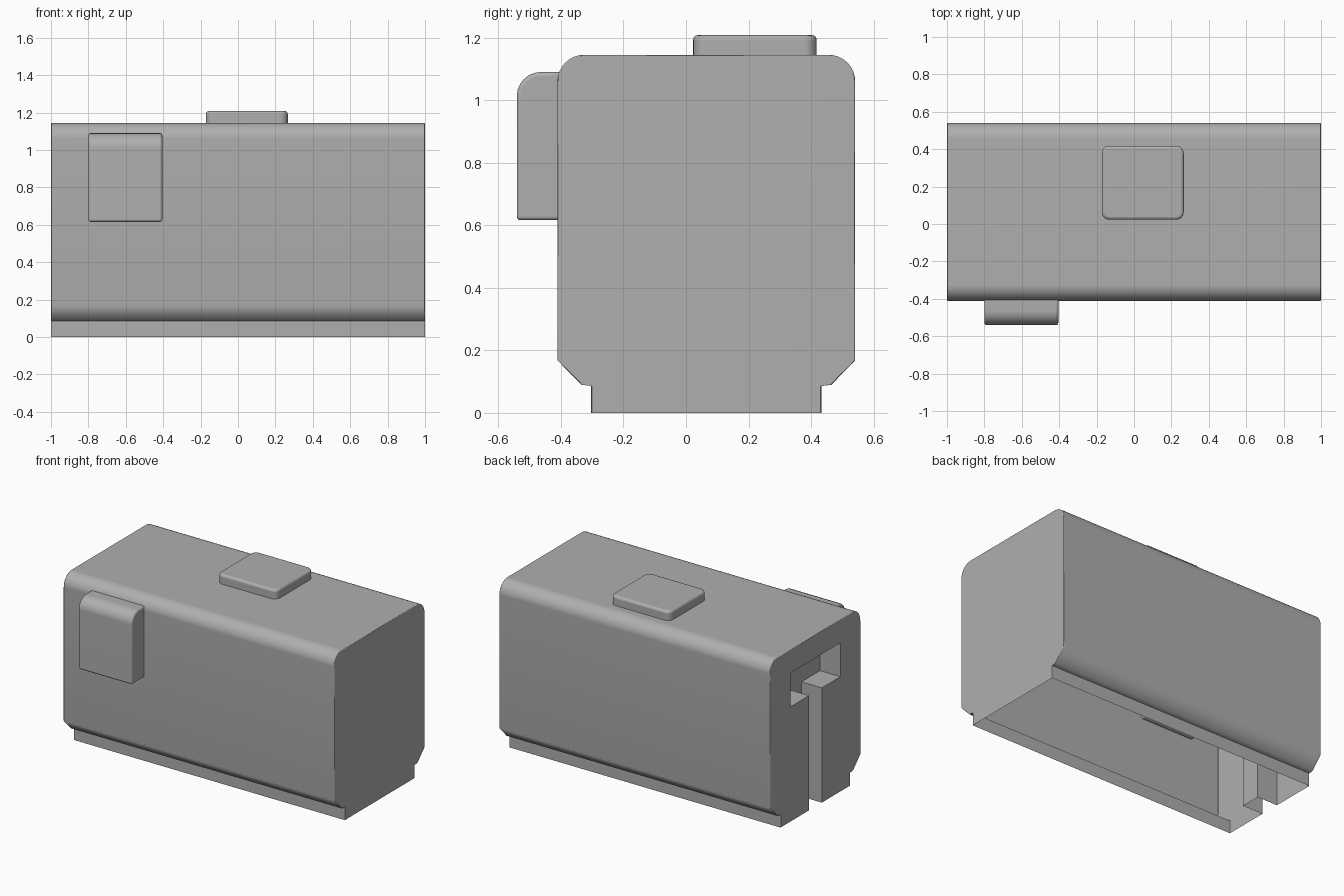
import bpy, bmesh, math

if "Cube" in bpy.data.objects:
    bpy.data.objects.remove(bpy.data.objects["Cube"])

CY = 0.065  # middle of the housing in y
grey = bpy.data.materials.new("dark_grey")
grey.diffuse_color = (0.43, 0.43, 0.43, 1)
grey.use_nodes = True
grey.node_tree.nodes["Principled BSDF"].inputs["Base Color"].default_value = grey.diffuse_color


def finish(name, bm, angle):
    bmesh.ops.recalc_face_normals(bm, faces=bm.faces)
    mesh = bpy.data.meshes.new(name)
    bm.to_mesh(mesh)
    bm.free()
    mesh.materials.append(grey)
    ob = bpy.data.objects.new(name, mesh)
    bpy.context.collection.objects.link(ob)
    bpy.ops.object.select_all(action='DESELECT')
    ob.select_set(True)
    bpy.context.view_layer.objects.active = ob
    bpy.ops.object.shade_smooth_by_angle(angle=math.radians(angle))
    return ob


def bridge(bm, a, b):
    for i in range(len(a) - 1):
        bm.faces.new((a[i], a[i + 1], b[i + 1], b[i]))


def weighted(ob):
    mod = ob.modifiers.new("weighted_normals", 'WEIGHTED_NORMAL')
    mod.keep_sharp = True


# Housing: thin shell, open underneath, with a stepped lower lip
W, H, R = 0.476, 1.145, 0.085
half = [(0.368, 0), (0.368, 0.086), (0.40, 0.09), (W, 0.168)]
for i in range(9):
    a = math.radians(90 * i / 8)
    half.append((W - R + R * math.cos(a), H - R + R * math.sin(a)))
profile = half + [(-y, z) for y, z in reversed(half)]

bm = bmesh.new()
E = 0.004  # tiny rounding at both ends


def ring(x, inset):
    return [bm.verts.new((x, CY + y * (1 - inset / W), z * (1 - inset / H)))
            for y, z in profile]


rings = [ring(-1, E), ring(-1 + E, 0), ring(1 - E, 0), ring(1, E)]
for a, b in zip(rings, rings[1:]):
    bridge(bm, a, b)
bm.faces.new(rings[-1])

# T-shaped blind slot in the left end, open at the bottom
slot_half = [(0.0675, 0), (0.0675, 0.765), (0.2625, 0.765), (0.2625, 0.99)]
slot = slot_half + [(-y, z) for y, z in reversed(slot_half)]
outer, inner = ([bm.verts.new((x, CY + y, z)) for y, z in slot] for x in (-1, -0.85))
bridge(bm, outer, inner)
bm.faces.new(inner)
bm.faces.new(rings[0] + outer[::-1])
weighted(finish("housing", bm, 50))


# Raised pads: boxes with chosen edges rounded, then a fine bevel all over
def pad(name, lo, hi, pick, radius, fine):
    bm = bmesh.new()
    bmesh.ops.create_cube(bm, size=1)
    for v in bm.verts:
        v.co = [(l + h) / 2 + c * (h - l) for l, h, c in zip(lo, hi, v.co)]
    edges = [e for e in bm.edges if pick(*e.verts)]
    bmesh.ops.bevel(bm, geom=edges, offset=radius, segments=6, profile=0.5,
                    affect='EDGES')
    ob = finish(name, bm, 40)
    mod = ob.modifiers.new("fine_bevel", 'BEVEL')
    mod.width, mod.segments = fine, 3
    mod.limit_method, mod.angle_limit = 'ANGLE', math.radians(40)
    weighted(ob)


# Front pad: upper outer edge strongly rounded
pad("front_pad", (-0.80, -0.541, 0.616), (-0.405, -0.385, 1.09),
    lambda a, b: min(a.co.z, b.co.z) > 1 and max(a.co.y, b.co.y) < -0.5,
    0.077, 0.012)

# Top pad: upright corners rounded
pad("top_pad", (-0.172, 0.023, 1.12), (0.266, 0.418, 1.208),
    lambda a, b: abs(a.co.z - b.co.z) > 0.01, 0.04, 0.015)
